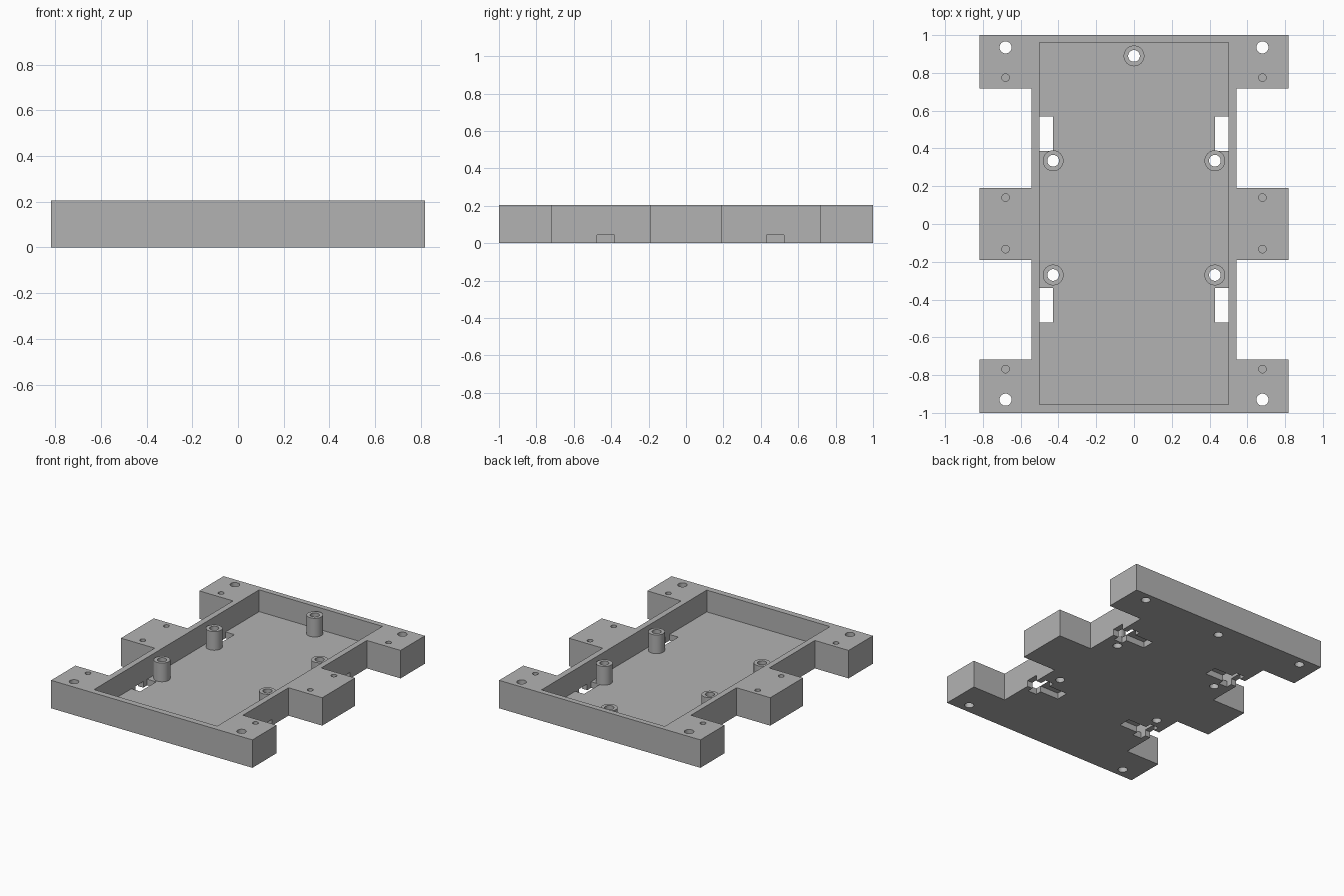
import bpy, bmesh
from mathutils import Matrix, Vector

cube = bpy.data.objects.get("Cube")
if cube:
    bpy.data.objects.remove(cube, do_unlink=True)

HEIGHT, FLOOR, POST_TOP = 0.205, 0.045, 0.182

grey = bpy.data.materials.new("plain grey")
grey.use_nodes = True
colour = (0.45, 0.45, 0.45, 1)
grey.diffuse_color = colour
grey.node_tree.nodes["Principled BSDF"].inputs["Base Color"].default_value = colour


def finish(bm, name):
    bmesh.ops.recalc_face_normals(bm, faces=bm.faces)
    mesh = bpy.data.meshes.new(name)
    bm.to_mesh(mesh)
    bm.free()
    mesh.materials.append(grey)
    obj = bpy.data.objects.new(name, mesh)
    bpy.context.collection.objects.link(obj)
    return obj


def box(name, x0, x1, y0, y1, z0, z1):
    bm = bmesh.new()
    size = Vector((x1 - x0, y1 - y0, z1 - z0))
    centre = Vector((x0 + x1, y0 + y1, z0 + z1)) / 2
    bmesh.ops.create_cube(bm, size=1, matrix=Matrix.Translation(centre) @ Matrix.Diagonal(size.to_4d()))
    return finish(bm, name)


def cylinder(name, x, y, radius, z0, z1):
    bm = bmesh.new()
    bmesh.ops.create_cone(bm, cap_ends=True, segments=32, radius1=radius, radius2=radius,
                          depth=z1 - z0, matrix=Matrix.Translation((x, y, (z0 + z1) / 2)))
    return finish(bm, name)


def cut(target, cutters):
    # Apply each cut in turn, then discard the cutter
    for cutter in cutters:
        cutter.hide_render = True
        mod = target.modifiers.new("cut", 'BOOLEAN')
        mod.operation = 'DIFFERENCE'
        mod.solver = 'EXACT'
        mod.object = cutter
        bpy.ops.object.select_all(action='DESELECT')
        target.select_set(True)
        bpy.context.view_layer.objects.active = target
        bpy.ops.object.modifier_apply(modifier=mod.name)
        bpy.data.objects.remove(cutter, do_unlink=True)


def smooth(obj):
    bpy.ops.object.select_all(action='DESELECT')
    obj.select_set(True)
    bpy.context.view_layer.objects.active = obj
    bpy.ops.object.shade_smooth_by_angle(angle=0.6)


# Tray outline with three pairs of side lugs, extruded upwards
LUG, SIDE, END, INNER, MID = 0.817, 0.543, 1.0, 0.718, 0.19
quarter = [(SIDE, MID), (SIDE, INNER), (LUG, INNER), (LUG, END)]
right = [(x, -y) for x, y in reversed(quarter)] + [(LUG, -MID), (LUG, MID)] + quarter
right.insert(4, right.pop(4))
outline = right + [(-x, y) for x, y in reversed(right)]
bm = bmesh.new()
base = bm.faces.new([bm.verts.new((x, y, 0)) for x, y in outline])
top = bmesh.ops.extrude_face_region(bm, geom=[base])
bmesh.ops.translate(bm, vec=(0, 0, HEIGHT),
                    verts=[v for v in top["geom"] if isinstance(v, bmesh.types.BMVert)])
tray = finish(bm, "tray")

# Open cavity
cut(tray, [box("cavity_cutter", -0.5, 0.5, -0.955, 0.96, FLOOR, 0.4)])

# Stepped floor slots that run out beneath the side walls
for s in (-1, 1):
    for y in (0.478, -0.43):
        def slot(name, a, b, half, z1):
            return box(name, min(s * a, s * b), max(s * a, s * b), y - half, y + half, -0.1, z1)
        cut(tray, [slot("slot_cutter", 0.275, 0.6, 0.047, FLOOR),
                   slot("step_cutter", 0.428, 0.5, 0.092, FLOOR + 0.04)])

# Through holes and blind pilot holes in the lugs
for s in (-1, 1):
    cut(tray, [cylinder("hole_cutter", s * 0.68, y, 0.032, -0.1, 0.4) for y in (0.935, -0.93)])
    cut(tray, [cylinder("pilot_cutter", s * 0.68, y, 0.02, 0.05, 0.4)
               for y in (0.775, 0.14, -0.133, -0.768)])

# Hollow mounting posts, bored through the floor
posts = [(0, 0.89)] + [(s * 0.428, y) for s in (-1, 1) for y in (0.335, -0.27)]
for i, (x, y) in enumerate(posts):
    post = cylinder(f"mounting_post_{i + 1}", x, y, 0.055, FLOOR, POST_TOP)
    for target in (tray, post):
        cut(target, [cylinder("bore_cutter", x, y, 0.031, -0.1, 0.4)])
    smooth(post)

smooth(tray)
